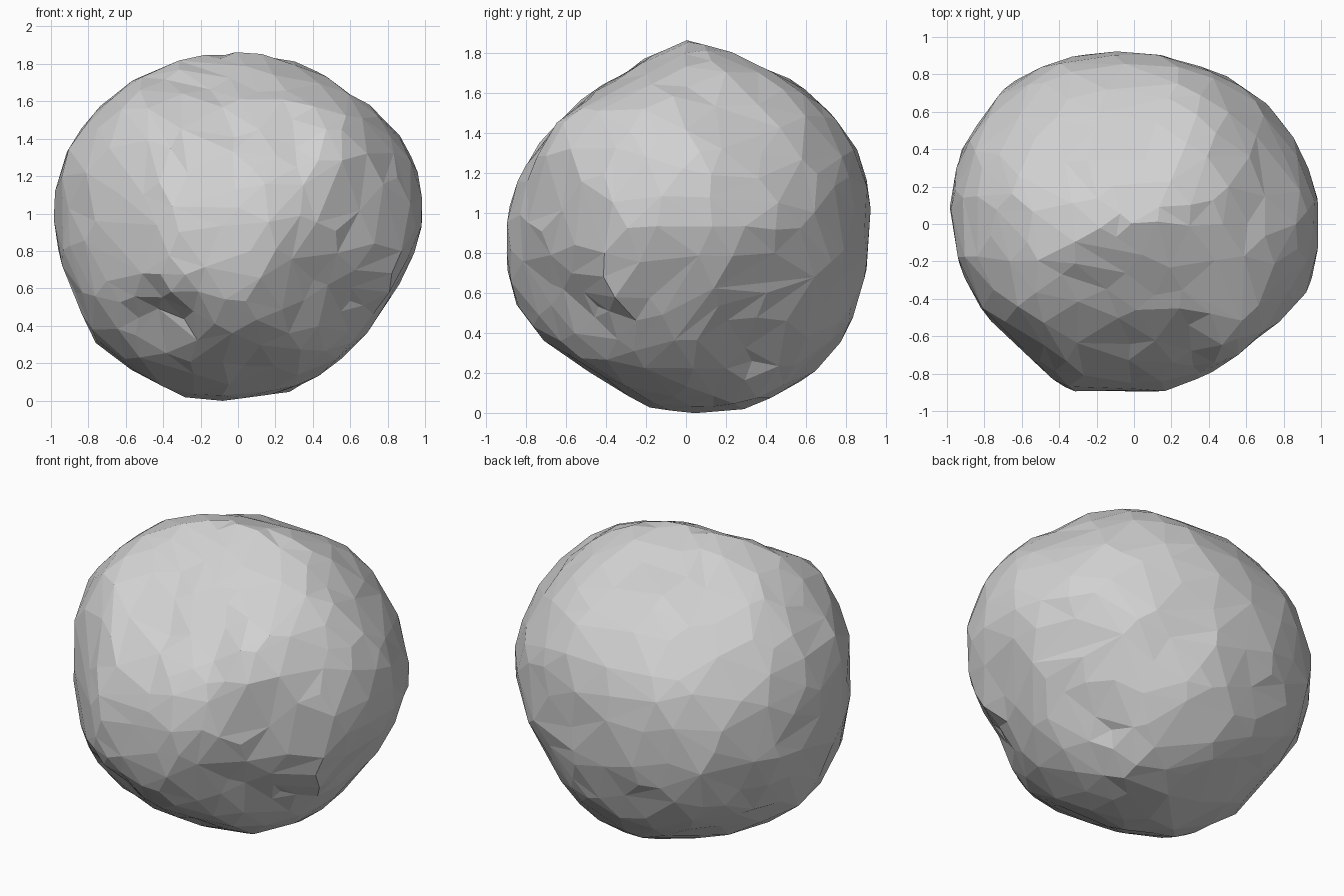
import bpy
import bmesh
import math
import random
from mathutils import Vector

random.seed(7)
default_cube = bpy.data.objects.get("Cube")
if default_cube:
    bpy.data.objects.remove(default_cube)

# Outlines of the boulder: section normal, then radii in hundredths at even angles
OUTLINES = [
    ((0, -1, 0), [98, 100, 95, 93, 95, 95, 97, 100, 97, 93, 99, 94, 94, 94, 87, 90]),
    ((1, 0, 0), [91, 93, 91, 88, 93, 82, 82, 85, 89, 92, 90, 90, 92, 95, 96, 92]),
    ((0, -.001, 1), [99, 97, 94, 90, 91, 95, 99, 99, 97, 93, 93, 94, 91, 89, 88, 99]),
    ((1, -1, .66), [95, 94, 95, 91, 90, 96, 98, 96, 92, 97, 91, 84, 88, 89, 84, 87]),
    ((-1, 1, .66), [89, 91, 93, 84, 86, 93, 93, 95, 97, 89, 93, 94, 90, 93, 95, 94]),
    ((1, 1, -.66), [99, 97, 93, 91, 93, 95, 98, 97, 90, 82, 88, 85, 89, 97, 92, 98]),
]

# Hollows in the surface: direction, depth, tightness
HOLLOWS = [
    ((-.45, -.7, -.53), .12, 50),
    ((.9, -.2, -.25), .04, 45),
    ((-.02, -.6, .5), .03, 50),
    ((.15, .1, -.9), .04, 50),
]
HOLLOWS = [(Vector(d).normalized(), depth, tight) for d, depth, tight in HOLLOWS]
CENTRE = Vector((0, 0, .945))


def section_axes(normal):
    """Level axis and rising axis of a section plane."""
    normal = Vector(normal).normalized()
    across = Vector((0, 0, 1)).cross(normal).normalized()
    return across, normal.cross(across)


SECTIONS = [(*section_axes(n), [r / 100 for r in radii]) for n, radii in OUTLINES]


def outline_samples():
    """Turn every outline into (direction, radius) pairs."""
    samples = []
    for across, upward, radii in SECTIONS:
        for step, radius in enumerate(radii):
            angle = math.tau * step / len(radii)
            direction = across * math.cos(angle) + upward * math.sin(angle)
            samples.append((direction, radius))
    return samples


def outline_limit(direction):
    """Largest radius that stays inside every outline."""
    limit = 2
    for across, upward, radii in SECTIONS:
        x, y = direction.dot(across), direction.dot(upward)
        position = math.atan2(y, x) % math.tau / math.tau * len(radii)
        step = int(position)
        part = position - step
        first = radii[step % len(radii)]
        second = radii[(step + 1) % len(radii)]
        edge = first + (second - first) * part
        limit = min(limit, edge / max(math.hypot(x, y), .01))
    return limit


def surface_radius(direction, samples):
    """Blend nearby radii, keep inside the outlines, press in the hollows."""
    total = weight_sum = 0
    for sample_direction, radius in samples:
        weight = math.exp(50 * (direction.dot(sample_direction) - 1))
        total += weight * radius
        weight_sum += weight
    result = min(1.015 * total / weight_sum, 1.008 * outline_limit(direction))
    for hollow, depth, tightness in HOLLOWS:
        result -= depth * math.exp(tightness * (direction.dot(hollow) - 1))
    return result


# Boulder body: a faceted sphere pushed out to the blended radius
samples = outline_samples()
bm = bmesh.new()
bmesh.ops.create_icosphere(bm, subdivisions=4, radius=1)
for vert in bm.verts:
    wobble = Vector([random.uniform(-.025, .025) for axis in range(3)])
    direction = (vert.co + wobble).normalized()
    roughness = random.uniform(-.007, .007)
    vert.co = CENTRE + direction * (surface_radius(direction, samples) + roughness)

# Rest the lowest point on the ground
lowest = min(vert.co.z for vert in bm.verts)
bmesh.ops.translate(bm, verts=bm.verts, vec=(0, 0, -lowest))

mesh = bpy.data.meshes.new("boulder")
bm.to_mesh(mesh)
bm.free()
boulder = bpy.data.objects.new("boulder", mesh)
bpy.context.collection.objects.link(boulder)

# Irregular chipped facets
chips = boulder.modifiers.new("chipped_facets", "DECIMATE")
chips.ratio = .5

# Plain grey stone
stone = bpy.data.materials.new("grey_stone")
stone.use_nodes = True
colour = (.64, .64, .64, 1)
stone.diffuse_color = colour
shader = next(n for n in stone.node_tree.nodes if n.type == "BSDF_PRINCIPLED")
shader.inputs["Base Color"].default_value = colour
mesh.materials.append(stone)
